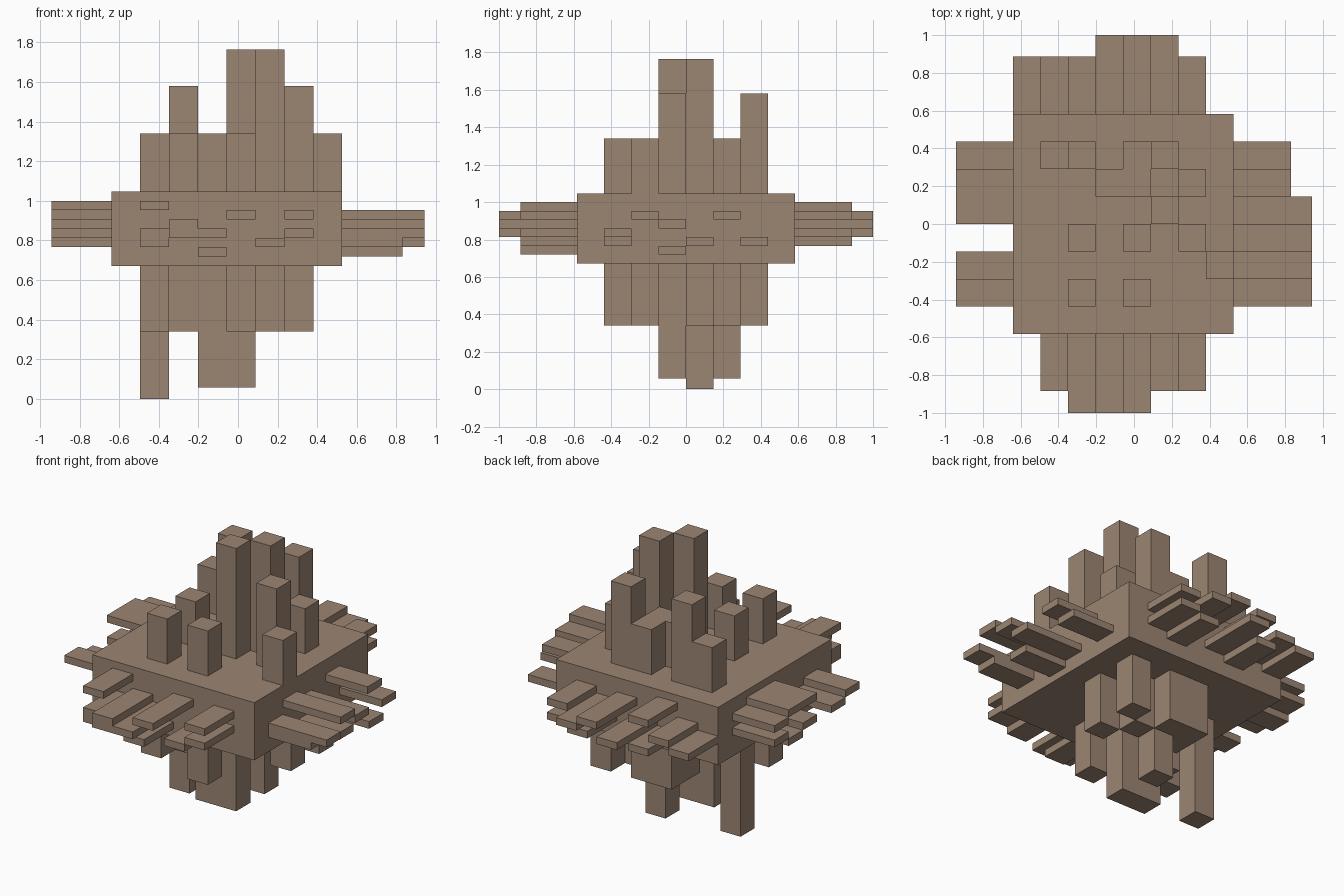
import bpy, bmesh

if "Cube" in bpy.data.objects:
    bpy.data.objects.remove(bpy.data.objects["Cube"])

brown = bpy.data.materials.new("warm_brown")
brown.diffuse_color = (0.33, 0.235, 0.17, 1)
brown.use_nodes = True
brown.node_tree.nodes["Principled BSDF"].inputs["Base Color"].default_value = brown.diffuse_color

# Core block, divided in an 8 x 8 x 8 grid of cells
LO = (-0.64, -0.583, 0.672)
HI = (0.526, 0.583, 1.047)
STEP = [(h - l) / 8 for l, h in zip(LO, HI)]


def add_box(bm, lo, hi):
    b = bmesh.ops.create_cube(bm, size=1)
    for v in b["verts"]:
        v.co = [h if c > 0 else l for c, l, h in zip(v.co, lo, hi)]


def finish(bm, name):
    me = bpy.data.meshes.new(name)
    bm.to_mesh(me)
    bm.free()
    me.materials.append(brown)
    bpy.context.collection.objects.link(bpy.data.objects.new(name, me))


def prongs(name, axis, side, cells):
    """Prongs on one core face: (cell a, cell b, tip coordinate, cells wide in a)."""
    a_ax, b_ax = [k for k in range(3) if k != axis]
    bm = bmesh.new()
    for a, b, tip, wide in cells:
        lo, hi = [0, 0, 0], [0, 0, 0]
        lo[a_ax] = LO[a_ax] + a * STEP[a_ax]
        hi[a_ax] = lo[a_ax] + wide * STEP[a_ax]
        lo[b_ax] = LO[b_ax] + b * STEP[b_ax]
        hi[b_ax] = lo[b_ax] + STEP[b_ax]
        root = HI[axis] if side > 0 else LO[axis]
        lo[axis], hi[axis] = min(root, tip), max(root, tip)
        add_box(bm, lo, hi)
    # drop the hidden root faces lying on the core
    root = HI[axis] if side > 0 else LO[axis]
    hidden = [f for f in bm.faces if all(abs(v.co[axis] - root) < 1e-5 for v in f.verts)]
    bmesh.ops.delete(bm, geom=hidden, context="FACES")
    finish(bm, name)


bm = bmesh.new()
add_box(bm, LO, HI)
finish(bm, "core_block")

# Upright towers
S, M, T = 1.34, 1.58, 1.765
prongs("top_towers", 2, 1, [
    (2, 1, S, 1), (4, 1, S, 1), (2, 3, S, 1), (4, 3, T, 1), (6, 3, M, 1),
    (7, 2, S, 1), (6, 5, S, 1), (5, 6, M, 1), (5, 4, T, 1), (2, 6, M, 1),
    (1, 6, S, 1), (3, 5, S, 2), (4, 6, S, 1)])

# Hanging towers
S, M, T = 0.34, 0.057, 0.0
prongs("bottom_towers", 2, -1, [
    (6, 6, S, 1), (6, 4, S, 1), (3, 6, S, 2), (1, 4, T, 1), (3, 3, M, 2),
    (4, 5, M, 1), (4, 1, S, 1), (1, 2, S, 1), (2, 3, S, 1), (5, 5, S, 1),
    (3, 5, S, 1)])

# Flat bars on the four sides
S, L = -0.885, -1.0
prongs("front_bars", 1, -1, [
    (1, 6, S, 1), (4, 5, L, 1), (6, 5, S, 1), (2, 4, L, 1), (1, 3, S, 1),
    (1, 2, S, 1), (2, 3, L, 2), (6, 3, S, 1), (5, 2, S, 1), (3, 1, S, 1)])

S, L = 0.887, 1.0
prongs("back_bars", 1, 1, [
    (6, 5, S, 1), (5, 4, L, 1), (4, 5, L, 1), (3, 3, L, 1), (2, 6, S, 1),
    (1, 4, S, 1), (0, 3, S, 1), (2, 2, S, 1), (5, 2, S, 1), (6, 3, S, 1)])

S, L = 0.83, 0.943
prongs("right_bars", 0, 1, [
    (2, 5, L, 1), (3, 4, L, 1), (5, 5, S, 1), (1, 3, L, 1), (1, 2, S, 1),
    (4, 2, L, 1), (3, 1, S, 1), (6, 2, S, 1)])

L = -0.943
prongs("left_bars", 0, -1, [
    (1, 4, L, 1), (2, 3, L, 1), (4, 6, L, 2), (6, 3, L, 1), (6, 5, L, 1),
    (4, 3, L, 1), (5, 2, L, 1)])
